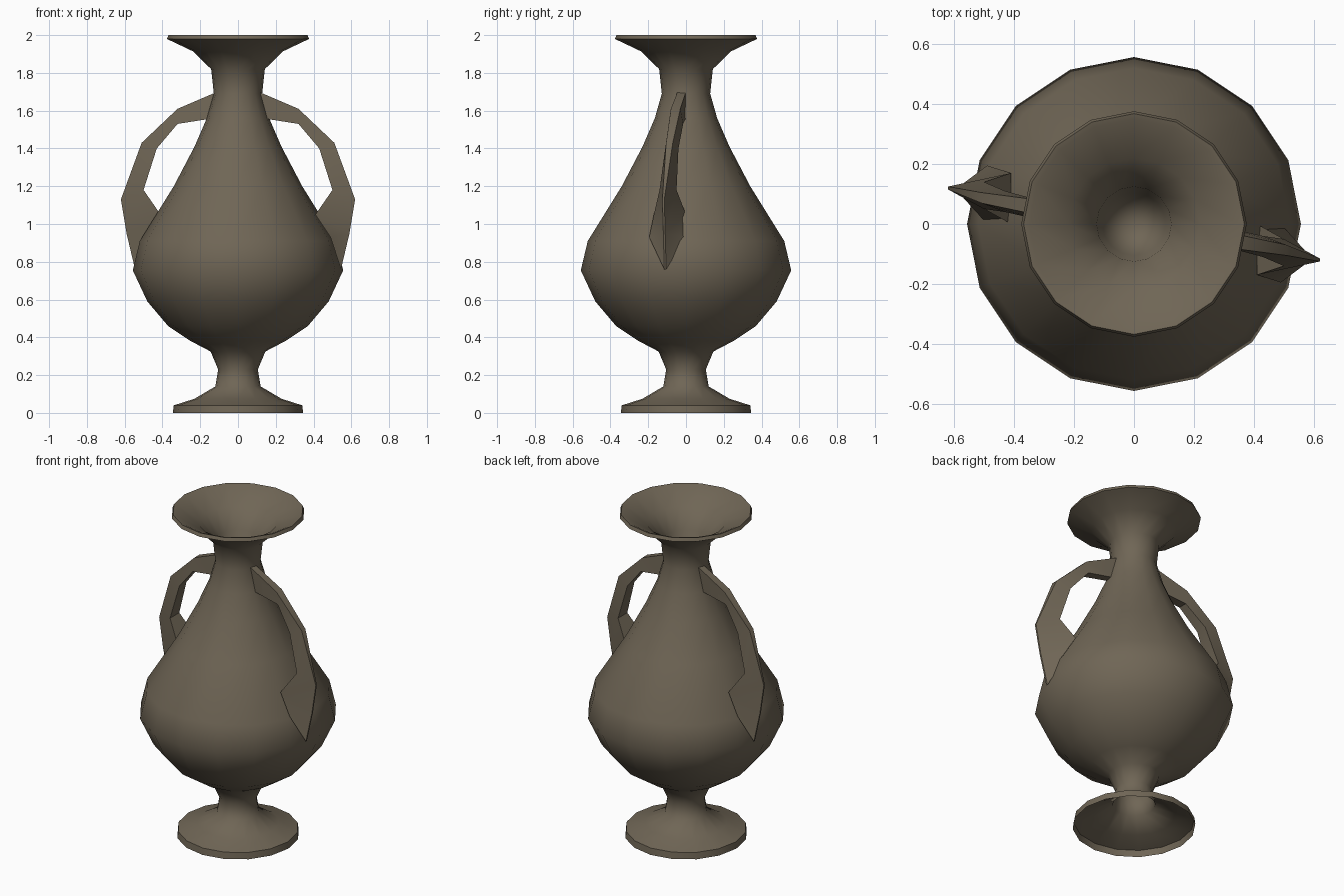
import bpy, bmesh, math
from mathutils import Matrix

if "Cube" in bpy.data.objects:
    bpy.data.objects.remove(bpy.data.objects["Cube"])

mat = bpy.data.materials.new("grey brown clay")
mat.diffuse_color = (0.16, 0.132, 0.092, 1)
mat.use_nodes = True
mat.node_tree.nodes["Principled BSDF"].inputs["Base Color"].default_value = mat.diffuse_color
SIDES = 16


def finish(name, bm, angle):
    bmesh.ops.remove_doubles(bm, verts=bm.verts, dist=0.0005)
    mesh = bpy.data.meshes.new(name)
    bm.to_mesh(mesh)
    bm.free()
    mesh.materials.append(mat)
    ob = bpy.data.objects.new(name, mesh)
    bpy.context.collection.objects.link(ob)
    for p in mesh.polygons:
        p.use_smooth = True
    mesh.set_sharp_from_angle(angle=math.radians(angle))
    return ob


# vase body: one turned profile, foot open below, funnel closed in the neck
profile = [
    (0.345, 0.0), (0.34, 0.04), (0.23, 0.075), (0.12, 0.14), (0.105, 0.23),
    (0.145, 0.325), (0.25, 0.38), (0.37, 0.46), (0.48, 0.59), (0.557, 0.755),
    (0.52, 0.91), (0.34, 1.20), (0.23, 1.41), (0.165, 1.56), (0.128, 1.69),
    (0.142, 1.82), (0.24, 1.915), (0.36, 1.972), (0.376, 1.98), (0.368, 2.0),
    (0.35, 1.995), (0.22, 1.925), (0.125, 1.82), (0.105, 1.69), (0.0, 1.58),
]
bm = bmesh.new()
rings = []
for r, z in profile:
    n = SIDES if r > 0 else 1
    rings.append([bm.verts.new((r * math.cos(math.tau * i / SIDES),
                                r * math.sin(math.tau * i / SIDES), z)) for i in range(n)])
for a, b in zip(rings, rings[1:]):
    for i in range(SIDES):
        j = (i + 1) % SIDES
        if len(b) == 1:
            bm.faces.new((a[i], a[j], b[0]))
        else:
            bm.faces.new((a[i], a[j], b[j], b[i]))
finish("vase_body", bm, 50)

# handles: four-cornered sections (outer pair, inner pair) swept down to the belly
# each row: outer x, z, y1, y2, inner x, z, y1, y2
sections = [
    (0.11, 1.70, 0.0, -0.045, 0.13, 1.56, 0.0, -0.05),
    (0.32, 1.61, -0.03, -0.08, 0.32, 1.53, -0.015, -0.07),
    (0.51, 1.43, -0.07, -0.105, 0.43, 1.40, -0.04, -0.11),
    (0.62, 1.13, -0.115, -0.125, 0.50, 1.18, -0.05, -0.14),
    (0.59, 0.95, -0.11, -0.12, 0.41, 1.05, 0.0, -0.17),
    (0.545, 0.76, -0.105, -0.115, 0.49, 0.93, 0.0, -0.195),
]
for name, turn in (("right_handle", 0), ("left_handle", math.pi)):
    bm = bmesh.new()
    loops = []
    for ox, oz, oa, ob_, ix, iz, ia, ib in sections:
        pts = [(ox, oa, oz), (ox, ob_, oz), (ix, ib, iz), (ix, ia, iz)]
        loops.append([bm.verts.new(p) for p in pts])
    for a, b in zip(loops, loops[1:]):
        for i in range(4):
            j = (i + 1) % 4
            bm.faces.new((a[i], a[j], b[j], b[i]))
    bm.faces.new(loops[0])
    bm.faces.new(loops[-1])
    bmesh.ops.recalc_face_normals(bm, faces=bm.faces)
    bm.transform(Matrix.Rotation(turn, 4, 'Z'))
    finish(name, bm, 40)
